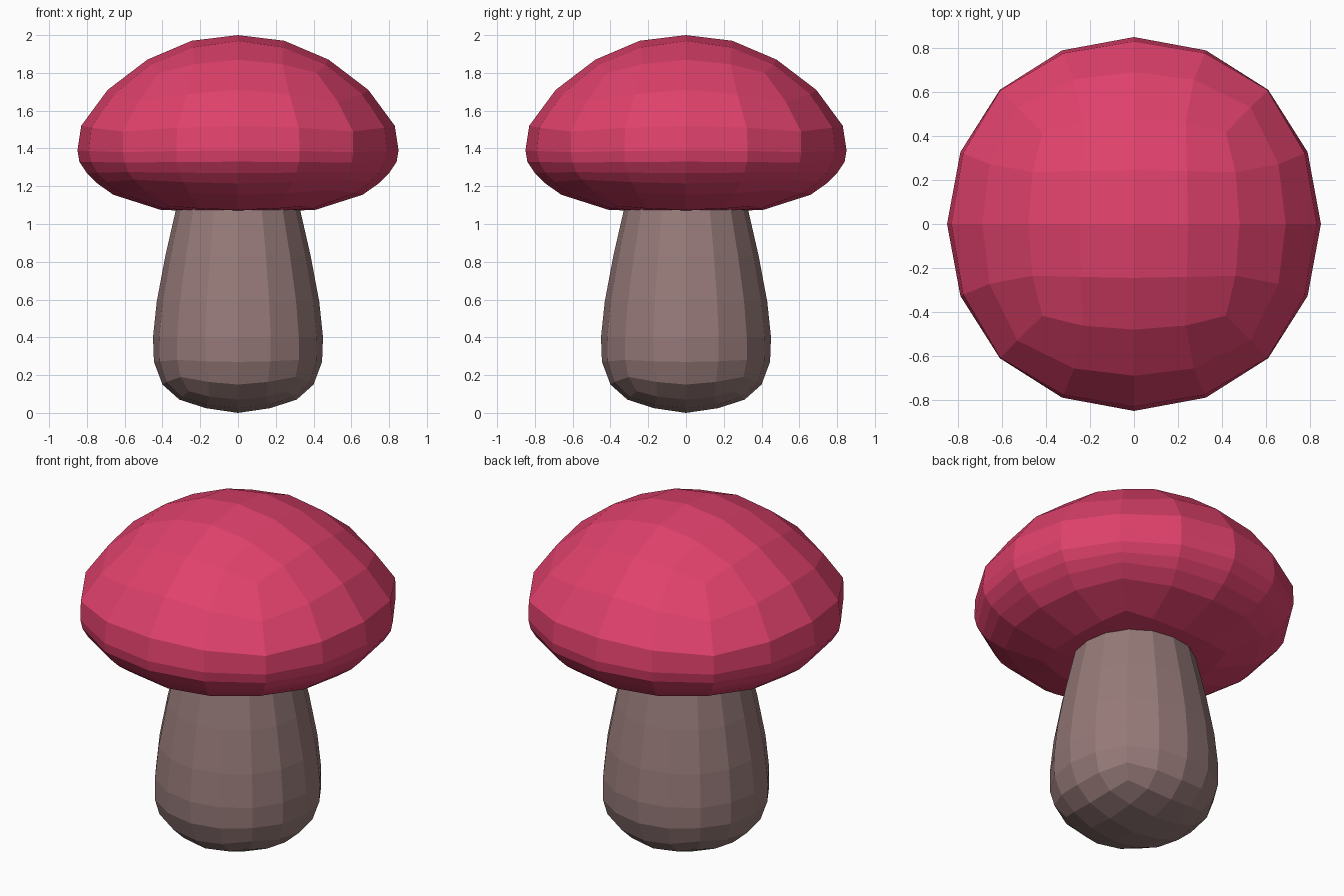
import bpy, bmesh, math

if "Cube" in bpy.data.objects:
    bpy.data.objects.remove(bpy.data.objects["Cube"])


def material(name, rgb):
    m = bpy.data.materials.new(name)
    m.diffuse_color = (*rgb, 1)
    m.use_nodes = True
    m.node_tree.nodes["Principled BSDF"].inputs["Base Color"].default_value = m.diffuse_color
    return m


def rounded_box(name, mat, top, top_inner, rings, bottom_inner, bottom):
    """Quad-sphere form: 16-sided rings closed by 4x4 grid ends.
    Each ring is (side radius, side z, corner radius, corner z)."""
    bm = bmesh.new()

    def loop(ring, count, between=22.5):
        r0, z0, r1, z1 = ring
        out = []
        for i in range(count):
            step = i * 16 // count
            q, s = divmod(step, 4)
            w = (0, 0.35, 1, 0.35)[s]
            a = math.radians(q * 90 + (0, between, 45, 90 - between)[s])
            r, z = r0 + (r1 - r0) * w, z0 + (z1 - z0) * w
            out.append(bm.verts.new((r * math.cos(a), r * math.sin(a), z)))
        return out

    last = len(rings) - 1
    loops = [loop(r, 16, 27 if i in (0, last) else 22.5) for i, r in enumerate(rings)]
    for a, b in zip(loops, loops[1:]):
        for i in range(16):
            j = (i + 1) % 16
            bm.faces.new((a[i], b[i], b[j], a[j]))
    # 4x4 grid ends
    for outer, inner, z in ((loops[0], top_inner, top), (loops[-1], bottom_inner, bottom)):
        mid = loop(inner, 8)
        pole = bm.verts.new((0, 0, z))
        for q in range(4):
            o = q * 4
            side, corner, nxt = mid[q * 2], mid[q * 2 + 1], mid[(q * 2 + 2) % 8]
            bm.faces.new((pole, side, corner, nxt))
            bm.faces.new((side, outer[o], outer[o + 1], corner))
            bm.faces.new((corner, outer[o + 1], outer[o + 2], outer[o + 3]))
            bm.faces.new((nxt, corner, outer[o + 3], outer[(o + 4) % 16]))
    bmesh.ops.recalc_face_normals(bm, faces=bm.faces)
    me = bpy.data.meshes.new(name)
    bm.to_mesh(me)
    bm.free()
    me.materials.append(mat)
    bpy.context.collection.objects.link(bpy.data.objects.new(name, me))


# Domed cap
rounded_box("cap", material("raspberry pink", (0.745, 0.053, 0.15)),
            2.0, (0.245, 1.97, 0.34, 1.935),
            [(0.48, 1.87, 0.59, 1.80), (0.69, 1.71, 0.75, 1.645),
             (0.83, 1.52, 0.86, 1.49), (0.85, 1.39, 0.863, 1.38),
             (0.84, 1.33, 0.85, 1.325), (0.80, 1.27, 0.82, 1.275),
             (0.745, 1.215, 0.78, 1.235), (0.66, 1.155, 0.70, 1.18),
             (0.41, 1.075, 0.50, 1.095)],
            (0.20, 1.067, 0.28, 1.07), 1.065)

# Bulging stem, its top tucked inside the cap
rounded_box("stem", material("warm grey brown", (0.305, 0.195, 0.191)),
            1.22, (0.12, 1.22, 0.16, 1.22),
            [(0.27, 1.19, 0.28, 1.19), (0.33, 1.07, 0.335, 1.07),
             (0.385, 0.83, 0.39, 0.83), (0.43, 0.59, 0.435, 0.59),
             (0.45, 0.40, 0.455, 0.40), (0.445, 0.27, 0.455, 0.28),
             (0.40, 0.15, 0.43, 0.19), (0.31, 0.07, 0.37, 0.115)],
            (0.17, 0.025, 0.235, 0.042), 0.0)
